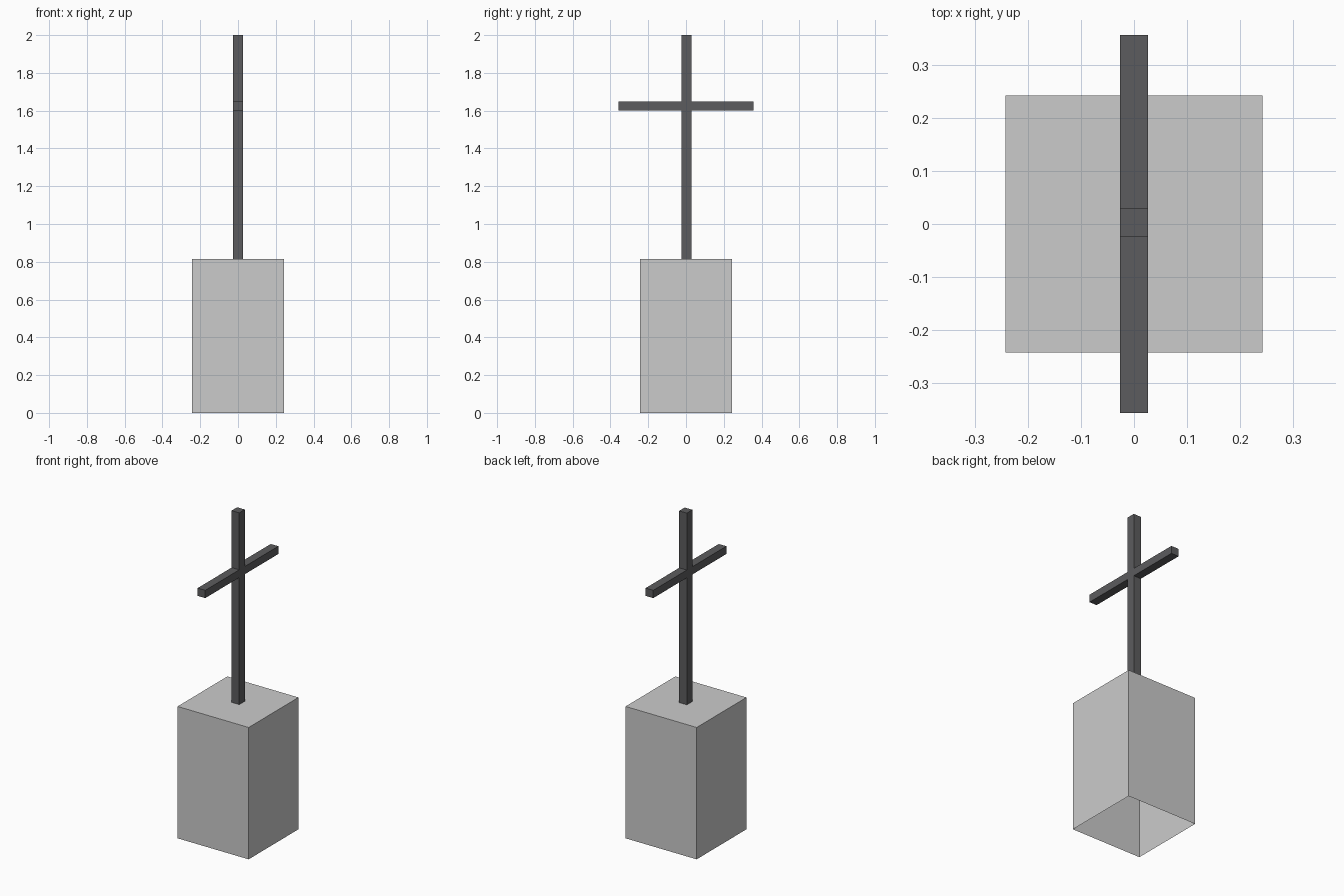
import bpy
import bmesh

cube = bpy.data.objects.get("Cube")
if cube:
    bpy.data.objects.remove(cube, do_unlink=True)


def make_material(name, color):
    mat = bpy.data.materials.new(name)
    mat.use_nodes = True
    mat.diffuse_color = color
    mat.node_tree.nodes["Principled BSDF"].inputs["Base Color"].default_value = color
    return mat


def add_extrusion(name, outline, offset, mat, open_start=False):
    """Extrude a closed outline by an offset, optionally leaving the start open."""
    bm = bmesh.new()
    start = bm.faces.new([bm.verts.new(p) for p in outline])
    result = bmesh.ops.extrude_face_region(bm, geom=[start], use_keep_orig=True)
    moved = [g for g in result["geom"] if isinstance(g, bmesh.types.BMVert)]
    bmesh.ops.translate(bm, verts=moved, vec=offset)
    bmesh.ops.recalc_face_normals(bm, faces=bm.faces)
    if open_start:
        bmesh.ops.delete(bm, geom=[start], context="FACES_ONLY")
    mesh = bpy.data.meshes.new(name)
    bm.to_mesh(mesh)
    bm.free()
    mesh.materials.append(mat)
    obj = bpy.data.objects.new(name, mesh)
    bpy.context.collection.objects.link(obj)
    return obj


stone = make_material("light_stone", (0.6, 0.6, 0.6, 1))
iron = make_material("dark_iron", (0.107, 0.107, 0.112, 1))

# Pedestal: a tall block, open underneath
half, base_top = 0.243, 0.815
square = [(-half, -half, 0), (half, -half, 0), (half, half, 0), (-half, half, 0)]
add_extrusion("pedestal", square, (0, 0, base_top), stone, open_start=True)

# Cross: one flat profile in the side plane, given thickness along x
thick = 0.026
post_front, post_back = -0.025, 0.029
arm, arm_low, arm_high, top = 0.357, 1.6, 1.648, 2.0
profile = [
    (post_front, base_top), (post_back, base_top),
    (post_back, arm_low), (arm, arm_low), (arm, arm_high), (post_back, arm_high),
    (post_back, top), (post_front, top),
    (post_front, arm_high), (-arm, arm_high), (-arm, arm_low), (post_front, arm_low),
]
add_extrusion("cross", [(-thick, y, z) for y, z in profile], (2 * thick, 0, 0), iron)
